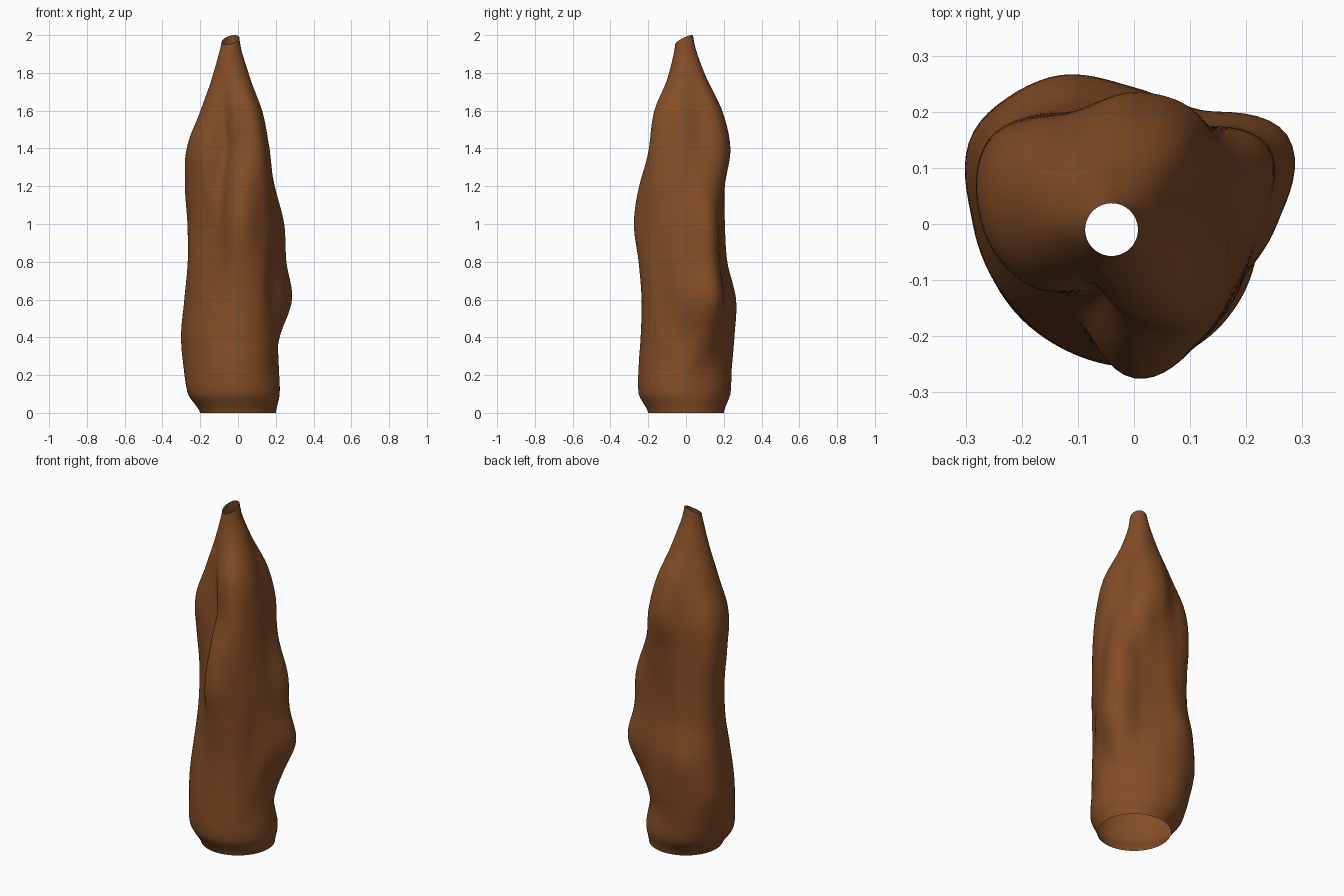
import bpy
import bmesh
import math

if "Cube" in bpy.data.objects:
    bpy.data.objects.remove(bpy.data.objects["Cube"])

SIDES, STEPS = 96, 8

# Heights of the cross-sections, and the radius of each one every 30 degrees from +x
heights = [0, .1, .25, .4, .6, .8, 1.0, 1.2, 1.4, 1.6, 1.8, 1.975]
radii = [
    [.2] * 12,
    [.22, .215, .215, .23, .255, .265, .265, .26, .25, .25, .24, .23],
    [.215, .195, .2, .225, .275, .305, .285, .265, .255, .25, .24, .22],
    [.215, .24, .22, .24, .29, .33, .285, .26, .245, .24, .235, .22],
    [.255, .315, .235, .24, .3, .315, .265, .235, .225, .235, .235, .215],
    [.235, .28, .21, .2, .25, .29, .25, .205, .205, .25, .24, .215],
    [.22, .27, .205, .195, .235, .29, .25, .19, .19, .275, .24, .215],
    [.19, .215, .22, .205, .23, .3, .265, .205, .16, .245, .235, .205],
    [.165, .165, .225, .235, .225, .28, .265, .215, .13, .18, .215, .185],
    [.14, .14, .19, .195, .18, .19, .18, .155, .115, .15, .18, .16],
    [.085, .09, .1, .1, .1, .1, .1, .09, .085, .085, .085, .085],
    [.047] * 12,
]


def spline(a, b, c, d, t):
    """Smooth curve from b to c."""
    return b + .5 * t * (c - a + t * (2*a - 5*b + 4*c - d + t * (3*(b - c) + d - a)))


def ring_radius(row, angle):
    """Smooth radius of one cross-section at an angle."""
    p = angle / math.tau * 12
    i = int(p)
    return spline(*[row[(i + k) % 12] for k in (-1, 0, 1, 2)], p - i)


def level(values, i, t):
    """Smooth value between level i and the next one up."""
    n = len(values) - 1
    return spline(*[values[min(max(i + k, 0), n)] for k in (-1, 0, 1, 2)], t)


bm = bmesh.new()
angles = [math.tau * k / SIDES for k in range(SIDES)]
table = [[ring_radius(row, a) for row in radii] for a in angles]
spans = [(i, s / STEPS) for i in range(len(heights) - 1) for s in range(STEPS)]
spans.append((len(heights) - 2, 1.0))

# Lumpy body, leaning slightly near the top, with a slanted open mouth
rings = []
for i, t in spans:
    z = heights[i] + t * (heights[i + 1] - heights[i])
    lean = min(max((z - 1.4) / .5, 0), 1)
    slant = min(max((z - 1.6) / .375, 0), 1) ** 2
    ring = []
    for a, column in zip(angles, table):
        r = level(column, i, t)
        dx, dy = r * math.cos(a), r * math.sin(a)
        dz = slant * (.26 * dx + .47 * dy)
        ring.append(bm.verts.new((dx - .04 * lean, dy - .01 * lean, z + dz)))
    rings.append(ring)
for low, high in zip(rings, rings[1:]):
    for k in range(SIDES):
        n = (k + 1) % SIDES
        bm.faces.new((low[k], low[n], high[n], high[k]))

mesh = bpy.data.meshes.new("body")
bm.to_mesh(mesh)
bm.free()
for face in mesh.polygons:
    face.use_smooth = True

brown = bpy.data.materials.new("brown")
brown.diffuse_color = (.23, .075, .02, 1)
brown.use_nodes = True
brown.node_tree.nodes["Principled BSDF"].inputs["Base Color"].default_value = brown.diffuse_color
mesh.materials.append(brown)
body = bpy.data.objects.new("body", mesh)
bpy.context.collection.objects.link(body)
